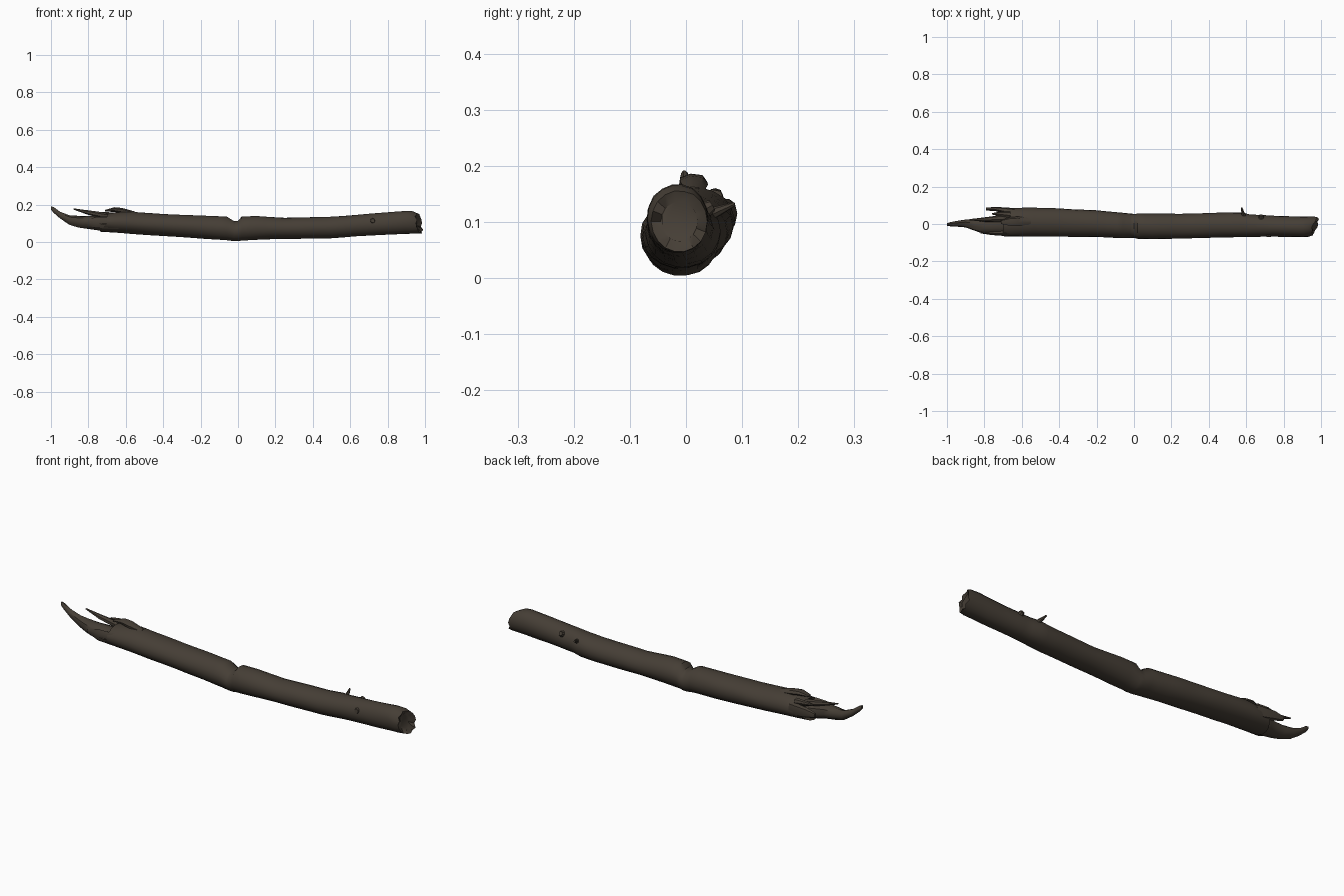
import bpy
import bmesh
import math
from mathutils import Vector, noise

cube = bpy.data.objects.get("Cube")
if cube:
    bpy.data.objects.remove(cube, do_unlink=True)

bark = bpy.data.materials.new("dark_bark")
bark.use_nodes = True
COLOUR = (0.060, 0.048, 0.036, 1)
bark.diffuse_color = COLOUR
shader = bark.node_tree.nodes["Principled BSDF"]
shader.inputs["Base Color"].default_value = COLOUR
shader.inputs["Roughness"].default_value = 0.9


def finish(name, bm, angle=40):
    bmesh.ops.recalc_face_normals(bm, faces=bm.faces)
    mesh = bpy.data.meshes.new(name)
    bm.to_mesh(mesh)
    bm.free()
    mesh.materials.append(bark)
    obj = bpy.data.objects.new(name, mesh)
    bpy.context.collection.objects.link(obj)
    bpy.ops.object.select_all(action="DESELECT")
    obj.select_set(True)
    bpy.context.view_layer.objects.active = obj
    bpy.ops.object.shade_smooth_by_angle(angle=math.radians(angle))
    return obj


def refine(rows, step):
    """Insert evenly spaced sections between the given ones."""
    out = []
    for a, b in zip(rows, rows[1:]):
        n = max(1, round(abs(b[0] - a[0]) / step))
        out += [[p + (q - p) * i / n for p, q in zip(a, b)] for i in range(n)]
    return out + [list(rows[-1])]


def loft(name, rows, sides=18, step=0.04, rough=0.03, jag=None, hollow=0.0):
    """Skin sections given as x, y low, y high, z low, z high."""
    bm = bmesh.new()
    rings = []
    for x, y0, y1, z0, z1 in refine(rows, step):
        cy, cz = (y0 + y1) / 2, (z0 + z1) / 2
        ring = []
        for i in range(sides):
            a = math.tau * i / sides
            c, s = math.cos(a), math.sin(a)
            r = 1 + rough * noise.noise(Vector((x * 7, c * 2.5, s * 2.5)))
            p = Vector((x, cy + c * r * (y1 - y0) / 2, cz + s * r * (z1 - z0) / 2))
            if jag:
                p.x += jag(x, c, s)
            ring.append(bm.verts.new(p))
        rings.append(ring)
    for a, b in zip(rings, rings[1:]):
        for i in range(sides):
            j = (i + 1) % sides
            bm.faces.new((a[i], a[j], b[j], b[i]))
    # Ends are sunk by the hollow depth, toward the middle
    for ring, sign in ((rings[0], 1), (rings[-1], -1)):
        mid = sum((v.co for v in ring), Vector()) / sides
        inner = []
        for i, v in enumerate(ring):
            p = v.co.lerp(mid, 0.35)
            p.x += sign * hollow * (0.6 + 0.4 * math.sin(i * 2.3))
            inner.append(bm.verts.new(p))
        for i in range(sides):
            j = (i + 1) % sides
            bm.faces.new((ring[i], ring[j], inner[j], inner[i]))
        bm.faces.new(inner)
    return finish(name, bm)


def broken_ends(x, c, s):
    """Ragged break on the left, slanted cut on the right."""
    if x < -0.66:
        return 0.03 * math.sin(9 * math.atan2(s, c)) - 0.04 * max(0, -s)
    if x > 0.94:
        return 0.017 * (c - s) / 1.4 + 0.006 * math.sin(7 * c + 5 * s)
    return 0


# Main log, with the crack across its top in the middle
loft("log", [
    (-0.70, -0.065, 0.080, 0.055, 0.150),
    (-0.66, -0.067, 0.086, 0.050, 0.158),
    (-0.58, -0.067, 0.087, 0.044, 0.163),
    (-0.40, -0.067, 0.083, 0.032, 0.150),
    (-0.20, -0.070, 0.073, 0.018, 0.142),
    (-0.06, -0.075, 0.060, 0.009, 0.136),
    (-0.02, -0.073, 0.056, 0.004, 0.112),
    (0.00, -0.074, 0.054, 0.004, 0.114),
    (0.02, -0.079, 0.055, 0.007, 0.137),
    (0.10, -0.082, 0.055, 0.011, 0.140),
    (0.25, -0.077, 0.054, 0.017, 0.129),
    (0.50, -0.072, 0.061, 0.019, 0.136),
    (0.58, -0.070, 0.062, 0.025, 0.142),
    (0.62, -0.069, 0.050, 0.029, 0.145),
    (0.75, -0.068, 0.044, 0.036, 0.155),
    (0.90, -0.070, 0.040, 0.043, 0.168),
    (0.945, -0.069, 0.039, 0.044, 0.166),
    (0.968, -0.062, 0.038, 0.046, 0.156),
], jag=broken_ends, hollow=0.02)

# Long torn tongue at the left end
loft("torn_tongue", [
    (-0.62, -0.055, 0.060, 0.050, 0.140),
    (-0.72, -0.061, 0.052, 0.056, 0.137),
    (-0.80, -0.052, 0.030, 0.068, 0.140),
    (-0.85, -0.036, 0.027, 0.077, 0.140),
    (-0.90, -0.018, 0.024, 0.092, 0.143),
    (-0.95, -0.014, 0.016, 0.125, 0.162),
    (-0.985, -0.012, 0.009, 0.155, 0.187),
    (-1.00, -0.010, 0.004, 0.173, 0.192),
], sides=10, rough=0.15)

# Splinters and lifted bark around the break
splinters = {
    "upper_splinter": [(-0.70, 0.010, 0.050, 0.120, 0.155),
                       (-0.80, 0.012, 0.036, 0.145, 0.170),
                       (-0.88, 0.020, 0.026, 0.174, 0.181)],
    "back_splinter": [(-0.64, 0.040, 0.086, 0.070, 0.140),
                      (-0.74, 0.068, 0.092, 0.090, 0.140),
                      (-0.79, 0.072, 0.088, 0.105, 0.128)],
    "front_splinter": [(-0.64, -0.064, -0.030, 0.070, 0.135),
                       (-0.76, -0.060, -0.036, 0.075, 0.132),
                       (-0.82, -0.050, -0.040, 0.095, 0.120)],
    "lifted_bark": [(-0.55, -0.005, 0.030, 0.145, 0.163),
                    (-0.62, -0.012, 0.040, 0.152, 0.182),
                    (-0.66, -0.010, 0.038, 0.160, 0.186),
                    (-0.71, 0.000, 0.022, 0.164, 0.172)],
    "hooked_bark": [(-0.66, 0.030, 0.068, 0.125, 0.158),
                    (-0.72, 0.044, 0.066, 0.138, 0.160),
                    (-0.76, 0.050, 0.058, 0.146, 0.154)],
}
for name, rows in splinters.items():
    loft(name, rows, sides=7, rough=0.2)


def stub(name, base, tip, r1, r2):
    """Short tapered piece of twig."""
    base, tip = Vector(base), Vector(tip)
    axis = tip - base
    bm = bmesh.new()
    bmesh.ops.create_cone(bm, cap_ends=True, segments=8, radius1=r1,
                          radius2=r2, depth=axis.length)
    bm.transform(axis.to_track_quat("Z", "Y").to_matrix().to_4x4())
    bmesh.ops.translate(bm, verts=bm.verts, vec=(base + tip) / 2)
    finish(name, bm, 30)


# Broken twigs and knots
stub("twig", (0.59, 0.035, 0.110), (0.575, 0.086, 0.132), 0.013, 0.004)
stub("back_knot", (0.68, 0.030, 0.120), (0.68, 0.047, 0.130), 0.018, 0.010)
stub("front_knot", (0.72, -0.050, 0.112), (0.72, -0.069, 0.114), 0.018, 0.011)
